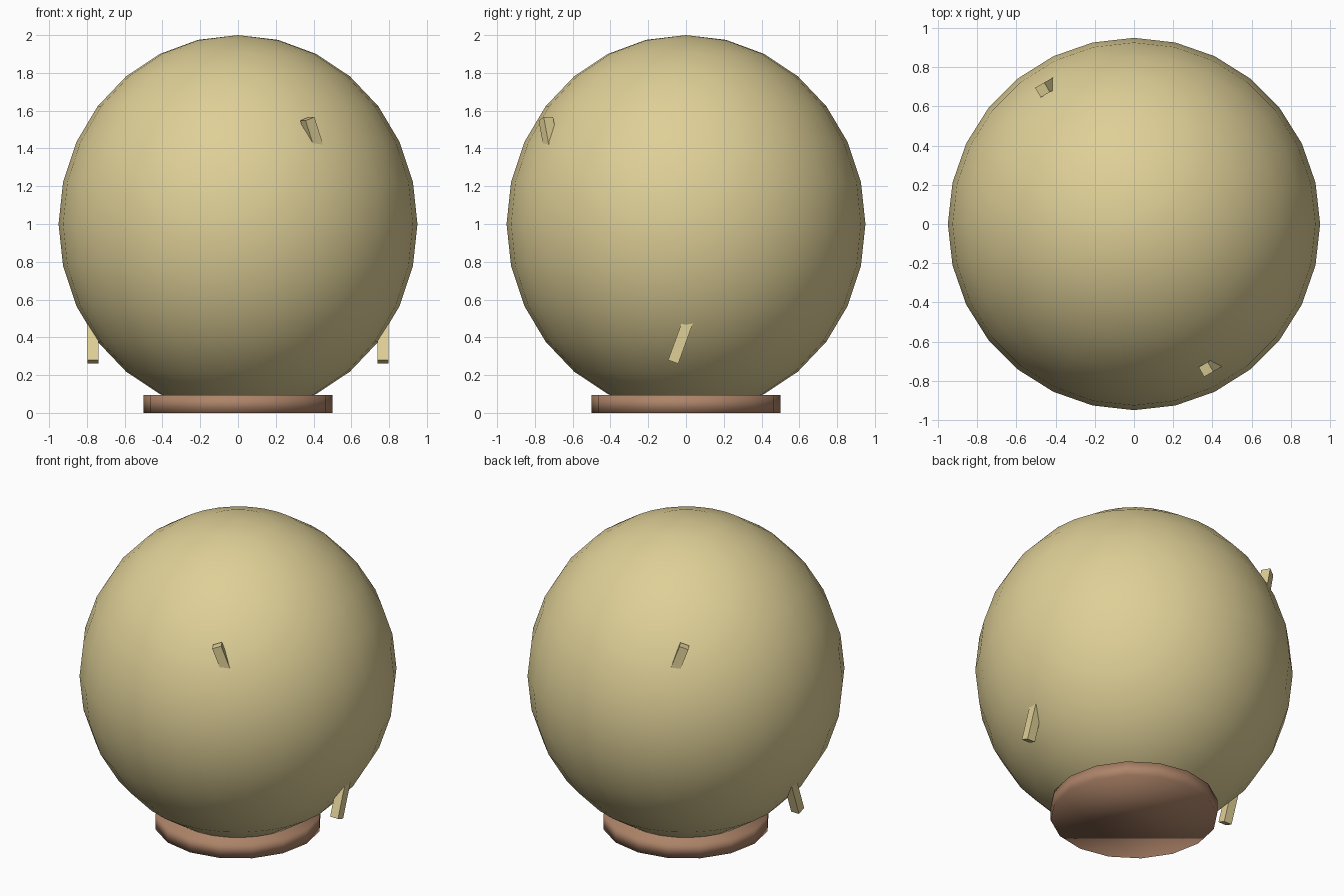
import bpy
from math import radians
from mathutils import Euler, Vector

cube = bpy.data.objects.get("Cube")
if cube:
    bpy.data.objects.remove(cube, do_unlink=True)


def make_material(name, rgb):
    mat = bpy.data.materials.new(name)
    mat.use_nodes = True
    color = (*rgb, 1.0)
    mat.diffuse_color = color
    mat.node_tree.nodes["Principled BSDF"].inputs["Base Color"].default_value = color
    return mat


cream = make_material("pale_cream", (0.74, 0.63, 0.31))
brown = make_material("wood_brown", (0.42, 0.23, 0.14))


def finish(name, mat, smooth=False):
    obj = bpy.context.object
    obj.name = name
    obj.data.materials.append(mat)
    if smooth:
        bpy.ops.object.shade_smooth()
    return obj


# Globe: slightly tall smooth sphere
bpy.ops.mesh.primitive_uv_sphere_add(segments=28, ring_count=14, radius=1, location=(0, 0, 1))
globe = finish("globe", cream, True)
globe.scale = (0.95, 0.95, 1)

# Base: low round plinth with soft shading
BASE_HEIGHT = 0.095
bpy.ops.mesh.primitive_cylinder_add(vertices=16, radius=0.5, depth=BASE_HEIGHT,
                                    location=(0, 0, BASE_HEIGHT / 2))
finish("base", brown, True)

STICK_WIDTH = 0.057
STICK_LENGTH = 0.32


def stick(name, end, rotation, inward):
    """Square stick whose outer end is centred at end; inward is +1 or -1 along its axis."""
    turn = Euler([radians(a) for a in rotation])
    axis = turn.to_matrix() @ Vector((0, 0, inward))
    bpy.ops.mesh.primitive_cube_add(size=1, location=Vector(end) + axis * STICK_LENGTH / 2,
                                    rotation=turn)
    obj = finish(name, cream)
    obj.scale = (STICK_WIDTH, STICK_WIDTH, STICK_LENGTH)


# Lower sticks leaning out of each side
for side, x in (("left", 0.768), ("right", -0.768)):
    stick("lower_stick_" + side, (x, -0.068, 0.27), (-20, 0, 0), 1)

# Upper sticks poking through the front and the back
stick("upper_stick_front", (0.367, -0.742, 1.557), (0, -20, 30), -1)
stick("upper_stick_back", (-0.467, 0.684, 1.557), (0, -20, 30), -1)
